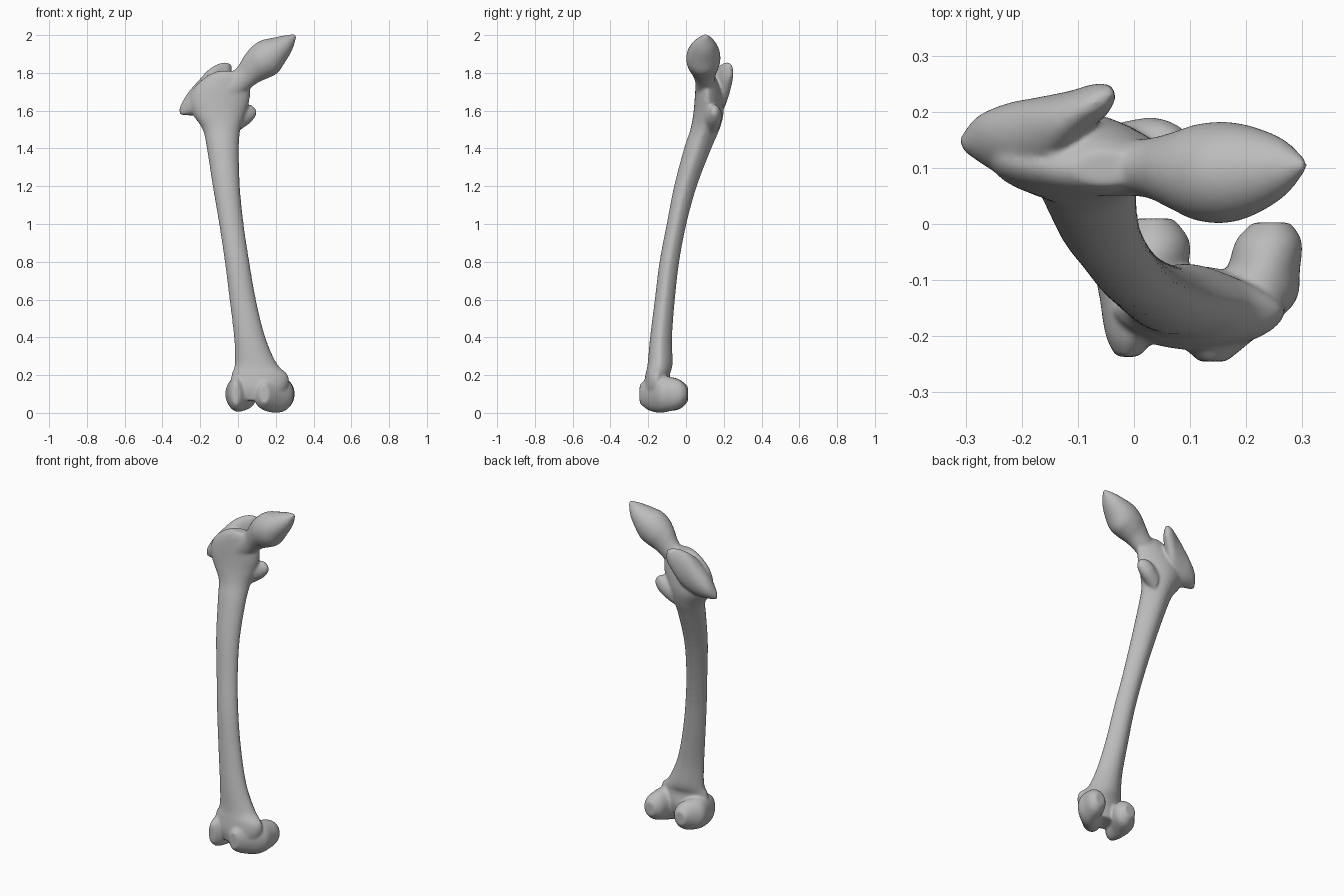
import bpy
import math
from mathutils import Vector

cube = bpy.data.objects.get("Cube")
if cube:
    bpy.data.objects.remove(cube, do_unlink=True)

SIDES = 32
STEPS = 5
X, Y, Z = Vector((1, 0, 0)), Vector((0, 1, 0)), Vector((0, 0, 1))

bone_grey = bpy.data.materials.new("bone_grey")
bone_grey.use_nodes = True
colour = (0.5, 0.5, 0.5, 1)
bone_grey.diffuse_color = colour
bone_grey.node_tree.nodes["Principled BSDF"].inputs["Base Color"].default_value = colour


def spline(points):
    """Catmull-Rom interpolation through the stations."""
    padded = [points[0]] + points + [points[-1]]
    result = []
    for p, q, r, s in zip(padded, padded[1:], padded[2:], padded[3:]):
        for step in range(STEPS):
            t = step / STEPS
            result.append([
                b + t * ((c - a) + t * ((2 * a - 5 * b + 4 * c - d) + t * (3 * b - a - 3 * c + d))) / 2
                for a, b, c, d in zip(p, q, r, s)])
    return result + [points[-1]]


def loft(name, u, v, stations, ridge=0):
    """Skin ellipses (x, y, z, radius along u, radius along v)."""
    u, v = u.normalized(), v.normalized()
    verts, faces = [], []
    rings = spline(stations)
    for x, y, z, a, b in rings:
        for i in range(SIDES):
            angle = math.tau * i / SIDES
            co, si = math.cos(angle), math.sin(angle)
            width = a * co * (1 - ridge * max(0, si))
            verts.append(Vector((x, y, z)) + u * width + v * b * si)
    for k in range(len(rings) - 1):
        for i in range(SIDES):
            j = (i + 1) % SIDES
            low, high = k * SIDES, (k + 1) * SIDES
            faces.append((low + i, low + j, high + j, high + i))
    faces.append(tuple(reversed(range(SIDES))))
    faces.append(tuple(range(len(verts) - SIDES, len(verts))))
    mesh = bpy.data.meshes.new(name)
    mesh.from_pydata(verts, [], faces)
    mesh.materials.append(bone_grey)
    obj = bpy.data.objects.new(name, mesh)
    bpy.context.collection.objects.link(obj)
    # Consistent outward normals
    bpy.context.view_layer.objects.active = obj
    bpy.ops.object.select_all(action='DESELECT')
    obj.select_set(True)
    bpy.ops.object.mode_set(mode='EDIT')
    bpy.ops.mesh.select_all(action='SELECT')
    bpy.ops.mesh.normals_make_consistent(inside=False)
    bpy.ops.object.mode_set(mode='OBJECT')
    return obj


# Curved shaft with a keeled back, flaring at both ends
shaft = loft("thigh_bone", X, Y, [
    (.11, -.15, .065, .1, .065), (.112, -.15, .13, .15, .075),
    (.115, -.15, .2, .15, .065), (.095, -.137, .26, .112, .066),
    (.062, -.132, .4, .083, .058), (.025, -.112, .6, .07, .053),
    (-.005, -.088, .8, .065, .052), (-.035, -.05, 1, .065, .052),
    (-.062, -.003, 1.2, .072, .06), (-.08, .062, 1.4, .085, .072),
    (-.087, .1, 1.5, .1, .077), (-.1, .118, 1.58, .14, .08),
    (-.1, .12, 1.65, .16, .075), (-.085, .115, 1.72, .15, .065),
    (-.06, .105, 1.78, .11, .048), (-.05, .1, 1.81, .06, .03)], ridge=.25)

# Neck and pointed head
head = loft("head", Y, Vector((-.45, 0, .89)), [
    (-.06, .1, 1.7, .05, .07), (.02, .1, 1.765, .052, .066),
    (.07, .095, 1.82, .068, .08), (.115, .092, 1.855, .086, .093),
    (.165, .092, 1.885, .09, .097), (.215, .095, 1.92, .077, .073),
    (.265, .1, 1.958, .05, .045), (.306, .105, 1.998, .008, .008)])

# Large outer crest, rising from the side corner to the rear hook
crest = loft("greater_trochanter", Vector((-.37, .93, 0)), Z, [
    (-.307, .14, 1.598, .012, .022), (-.26, .14, 1.635, .055, .06),
    (-.2, .145, 1.67, .075, .095), (-.15, .17, 1.71, .06, .11),
    (-.1, .2, 1.75, .04, .1), (-.06, .222, 1.79, .03, .065),
    (-.036, .237, 1.81, .012, .035)])

# Small inner knob
knob = loft("lesser_trochanter", Y, Z, [
    (-.03, .13, 1.54, .05, .07), (.03, .145, 1.57, .045, .06),
    (.07, .15, 1.585, .03, .045), (.096, .15, 1.59, .012, .015)])

# Knee knuckles, each running from front ridge to rounded back
inner = loft("inner_condyle", X, Z, [
    (.14, -.245, .1, .025, .05), (.15, -.2, .1, .07, .085),
    (.2, -.14, .1, .087, .1), (.23, -.08, .1, .066, .09),
    (.24, -.03, .1, .059, .073), (.245, .003, .1, .033, .04)])
outer = loft("outer_condyle", X, Z, [
    (-.012, -.237, .1, .02, .055), (-.005, -.2, .1, .045, .085),
    (0, -.14, .1, .06, .095), (.014, -.08, .1, .08, .09),
    (.035, -.03, .098, .064, .077), (.035, .01, .1, .035, .04)])

# Fuse everything into one smooth bone
bpy.ops.object.select_all(action='DESELECT')
for part in (shaft, head, crest, knob, inner, outer):
    part.select_set(True)
bpy.context.view_layer.objects.active = shaft
bpy.ops.object.join()

remesh = shaft.modifiers.new("fuse", 'REMESH')
remesh.mode = 'VOXEL'
remesh.voxel_size = .007
remesh.use_smooth_shade = True
soften = shaft.modifiers.new("soften", 'SMOOTH')
soften.factor = .5
soften.iterations = 8
for name in ("fuse", "soften"):
    bpy.ops.object.modifier_apply(modifier=name)
if not shaft.data.materials:
    shaft.data.materials.append(bone_grey)
bpy.ops.object.shade_smooth()
